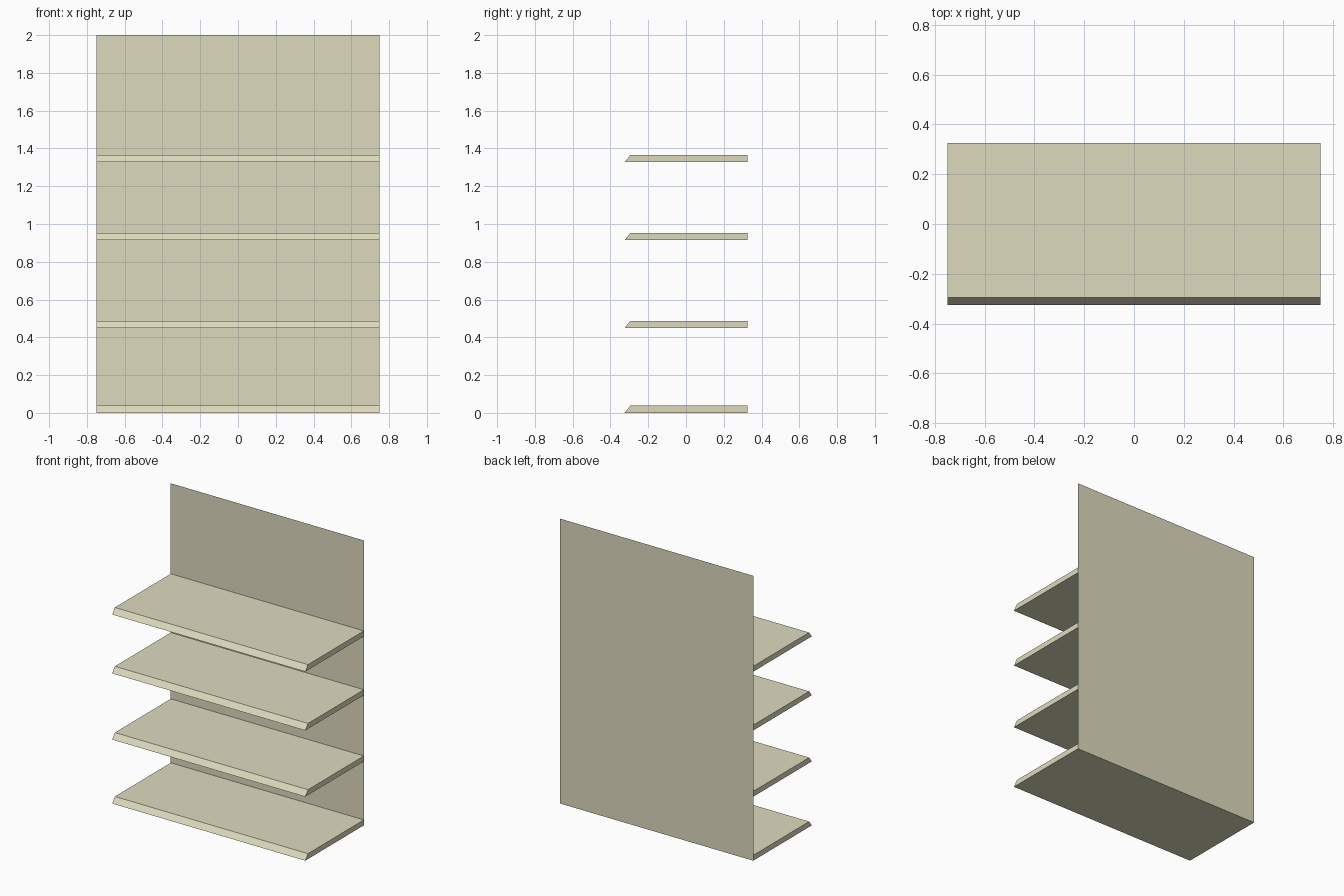
import bpy
import bmesh

cube = bpy.data.objects.get("Cube")
if cube:
    bpy.data.objects.remove(cube, do_unlink=True)

HALF_W, HALF_D, HEIGHT = 0.75, 0.325, 2.0
THICK, SLOPE = 0.038, 0.03

# Single warm beige finish
color = (0.73, 0.70, 0.52, 1.0)
beige = bpy.data.materials.new("warm_beige")
beige.use_nodes = True
beige.diffuse_color = color
beige.node_tree.nodes["Principled BSDF"].inputs["Base Color"].default_value = color


def add_object(name, bm):
    mesh = bpy.data.meshes.new(name)
    bm.to_mesh(mesh)
    bm.free()
    mesh.materials.append(beige)
    obj = bpy.data.objects.new(name, mesh)
    bpy.context.collection.objects.link(obj)
    return obj


def add_shelf(name, z):
    """Board with a sloped front edge, open where it meets the back panel."""
    profile = [(HALF_D, 0), (-HALF_D, 0), (-HALF_D + SLOPE, THICK), (HALF_D, THICK)]
    bm = bmesh.new()
    left, right = [[bm.verts.new((x, y, h)) for y, h in profile]
                   for x in (HALF_W, -HALF_W)]
    bm.faces.new(left)
    bm.faces.new(right)
    for i in range(len(profile) - 1):
        bm.faces.new((left[i], right[i], right[i + 1], left[i + 1]))
    bmesh.ops.recalc_face_normals(bm, faces=bm.faces)
    add_object(name, bm).location.z = z


# Thin sheet standing behind the shelves
bm = bmesh.new()
corners = [(-HALF_W, 0), (HALF_W, 0), (HALF_W, HEIGHT), (-HALF_W, HEIGHT)]
bm.faces.new([bm.verts.new((x, HALF_D, z)) for x, z in corners])
add_object("back_panel", bm)

# Base shelf and three upper shelves
for name, z in (("base_shelf", 0), ("lower_shelf", 0.449),
                ("middle_shelf", 0.914), ("upper_shelf", 1.327)):
    add_shelf(name, z)
